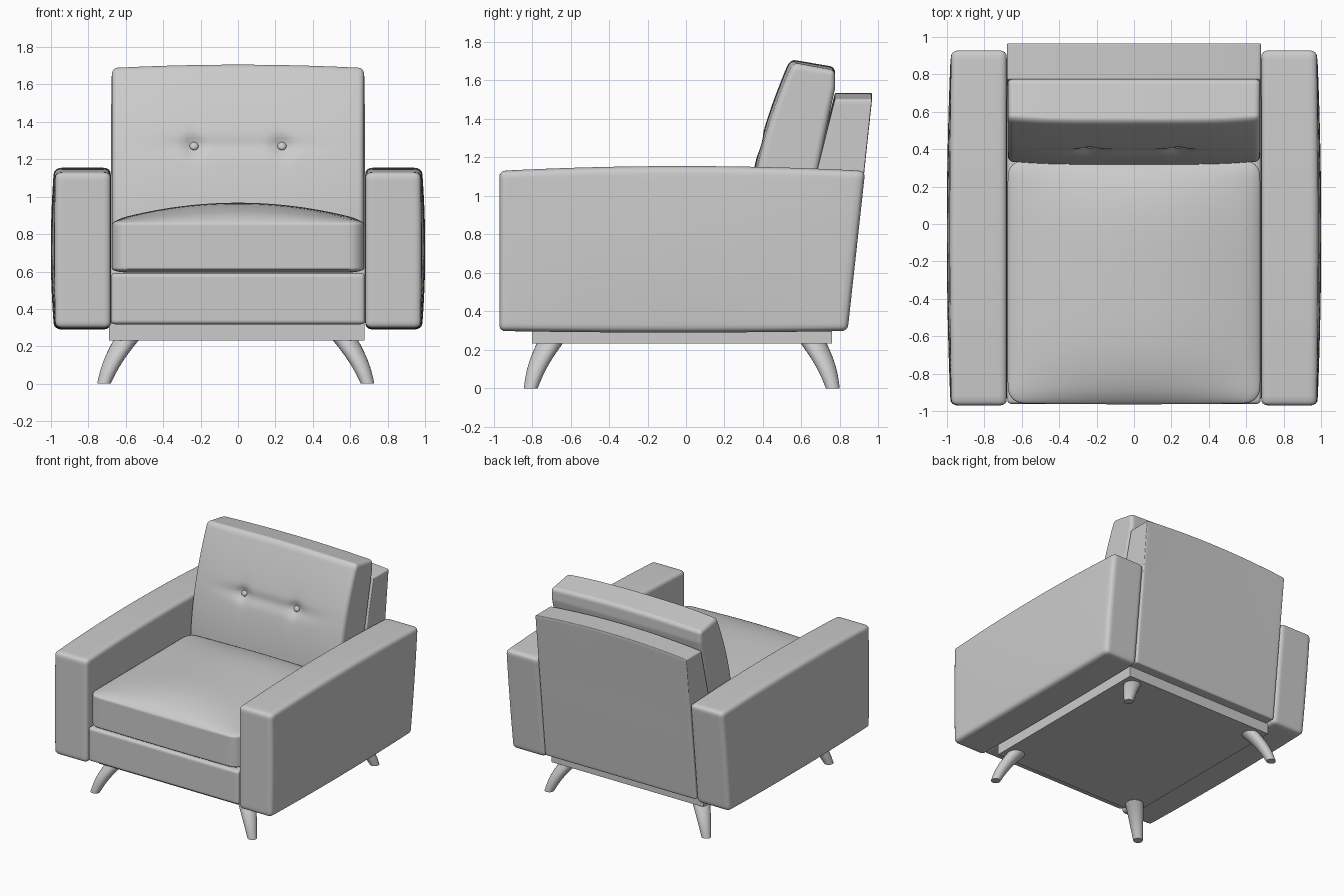
import bpy, bmesh, math
from mathutils import Vector

if "Cube" in bpy.data.objects:
    bpy.data.objects.remove(bpy.data.objects["Cube"])


def add_object(name, bm):
    bmesh.ops.recalc_face_normals(bm, faces=bm.faces)
    mesh = bpy.data.meshes.new(name)
    bm.to_mesh(mesh)
    bm.free()
    obj = bpy.data.objects.new(name, mesh)
    bpy.context.collection.objects.link(obj)
    bpy.context.view_layer.objects.active = obj
    bpy.ops.object.select_all(action='DESELECT')
    obj.select_set(True)
    bpy.ops.object.shade_smooth_by_angle(angle=math.radians(35))
    return obj


def soft_box(name, lo, hi, radius, cuts=24, shape=None):
    """Rounded box with dense edges; shape(p, u, v, w) bends it, u/v/w in -1..1."""
    lo, hi, r = Vector(lo), Vector(hi), Vector(radius)
    mid, half = (lo + hi) / 2, (hi - lo) / 2
    bm = bmesh.new()
    bmesh.ops.create_cube(bm, size=2)
    bmesh.ops.subdivide_edges(bm, edges=bm.edges[:], cuts=cuts, use_grid_fill=True)
    for vert in bm.verts:
        p = Vector([h * math.sin(c * math.pi / 2) for h, c in zip(half, vert.co)])
        inner = Vector([max(-h + q, min(h - q, c)) for h, q, c in zip(half, r, p)])
        d = Vector([(a - b) / q for a, b, q in zip(p, inner, r)])
        if d.length > 0:
            d.normalize()
            p = inner + Vector([a * q for a, q in zip(d, r)])
        uvw = [c / h for c, h in zip(p, half)]
        p += mid
        if shape:
            shape(p, *uvw)
        vert.co = p
    return add_object(name, bm)


# Arms: slanted rear end, bowed outer side and crowned top
def arm_shape(p, u, v, w):
    rear = 0.84 + (p.z - 0.30) * 0.11
    p.y = -0.97 + (v + 1) / 2 * (rear + 0.97)
    p.x += 0.025 * (u + 1) / 2 * (1 - v * v * 0.8) * (1 - w * w * 0.7)
    p.z += 0.025 * max(0, w) * (1 - v * v) - 0.008 * max(0, -w) * (1 - v * v)


arm = soft_box("arms", (0.68, -0.97, 0.298), (0.976, 0.93, 1.13),
               (0.04, 0.03, 0.03), 28, arm_shape)
arm.modifiers.new("mirror", 'MIRROR')

# Plinth
bm = bmesh.new()
bmesh.ops.create_cube(bm, size=1)
for vert in bm.verts:
    vert.co = (-0.007 + vert.co.x * 1.366, -0.02 + vert.co.y * 1.56, 0.277 + vert.co.z * 0.09)
add_object("plinth", bm)

# Seat base with front rail
soft_box("seat_base", (-0.678, -0.962, 0.318), (0.678, 0.80, 0.592), (0.02, 0.025, 0.02))


# Seat cushion with domed top
def seat_shape(p, u, v, w):
    dome = max(0, 1 - u * u) * max(0, 1 - abs(v) ** 4)
    p.z += 0.095 * dome * max(0, w)
    p.y -= 0.006 * (1 - u * u) * max(0, -v)


soft_box("seat_cushion", (-0.675, -0.958, 0.595), (0.675, 0.34, 0.873),
         (0.085, 0.085, 0.022), 36, seat_shape)


# Back frame: tapered wedge with arched top
def frame_shape(p, u, v, w):
    front = 0.775 - (1.51 - p.z) * 0.25
    rear = 0.97 - (1.53 - p.z) * 0.107
    p.y = front + (v + 1) / 2 * (rear - front)
    p.z += 0.032 * (1 - u * u) * (w + 1) / 2 * (p.z > 0.9)


soft_box("back_frame", (-0.679, 0.5, 0.318), (0.679, 0.97, 1.503),
         (0.012, 0.012, 0.012), 28, frame_shape)

# Back cushion: leaning, tufted at two buttons
BUTTON_X, BUTTON_Z = 0.235, 1.27


def front_y(z):
    q = z - 0.9
    return 0.32 + 0.08 * q + 0.25 * q * q


def tuft(x, z):
    dx, dz = abs(x) - BUTTON_X, z - BUTTON_Z
    pit = 0.026 * math.exp(-(dx * dx + dz * dz) / 0.0022)
    row = 0.013 * math.exp(-(dz / 0.04) ** 2) * math.exp(-(max(0, dx) / 0.2) ** 2)
    column = 0.007 * math.exp(-(dx / 0.035) ** 2) * math.exp(-(dz / 0.13) ** 2)
    return pit + row + column


def back_shape(p, u, v, w):
    front = front_y(p.z) + 0.02 * u ** 4 + tuft(p.x, p.z)
    rear = min(0.775, 0.69 + 0.2 * (p.z - 1.15))
    p.y = front + (v + 1) / 2 * (rear - front)
    p.z += max(0, w) ** 3 * (0.018 * (1 - u * u) - 0.04 * (v + 1) / 2)


soft_box("back_cushion", (-0.675, 0.3, 0.78), (0.675, 0.7, 1.692),
         (0.03, 0.045, 0.035), 64, back_shape)

# Buttons
for side, label in ((-1, "left"), (1, "right")):
    bm = bmesh.new()
    bmesh.ops.create_uvsphere(bm, u_segments=20, v_segments=12, radius=0.024)
    y = front_y(BUTTON_Z) + 0.036
    for vert in bm.verts:
        c = vert.co
        vert.co = (side * BUTTON_X + c.x, y + c.y * 0.7 + c.z * 0.2, BUTTON_Z + c.z * 0.9)
    add_object(label + "_button", bm)

# Splayed tapered legs
for sx, xn in ((-1, "left"), (1, "right")):
    for sy, yn in ((-1, "front"), (1, "rear")):
        bm = bmesh.new()
        rings = []
        for i in range(9):
            t = i / 8
            bow = 0.012 * math.sin(math.pi * t)
            cx = -0.012 + sx * (0.585 + 0.12 * t + bow)
            cy = -0.022 + sy * (0.685 + 0.1 * t + bow)
            r = 0.068 - 0.032 * t
            rings.append([bm.verts.new((cx + r * math.cos(a), cy + r * math.sin(a), 0.235 * (1 - t)))
                          for a in [k * math.tau / 24 for k in range(24)]])
        for a, b in zip(rings, rings[1:]):
            for k in range(24):
                bm.faces.new((a[k], a[k - 1], b[k - 1], b[k]))
        bm.faces.new(rings[0])
        bm.faces.new(rings[-1])
        add_object(f"{yn}_{xn}_leg", bm)
